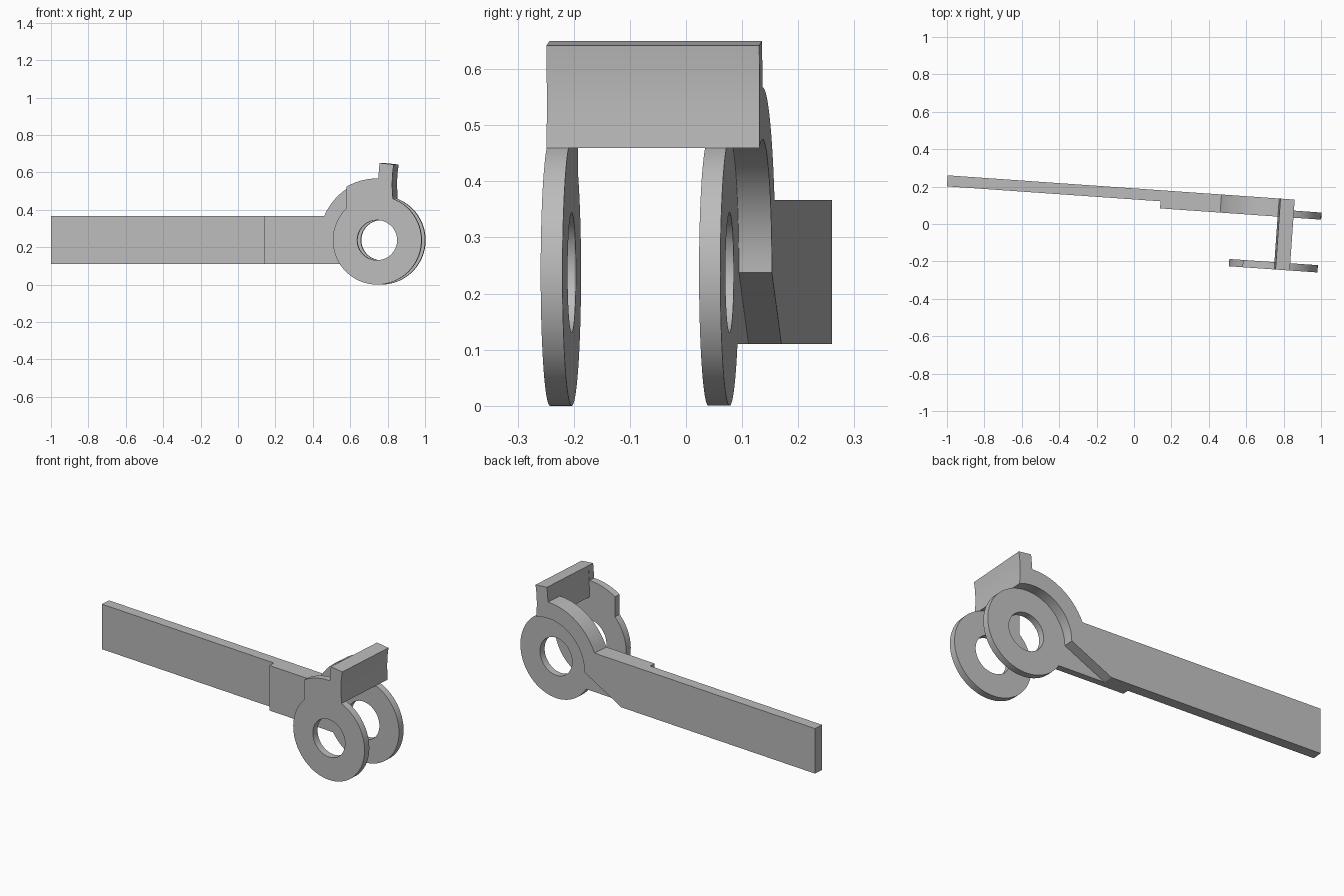
import bpy, bmesh, math
from mathutils import Matrix

cube = bpy.data.objects.get("Cube")
if cube:
    bpy.data.objects.remove(cube, do_unlink=True)

grey = bpy.data.materials.new("plain_grey")
grey.use_nodes = True
GREY = (0.5, 0.5, 0.5, 1)
grey.diffuse_color = GREY
grey.node_tree.nodes["Principled BSDF"].inputs["Base Color"].default_value = GREY

# Shared layout: profiles lie in (length, height), the whole part is yawed slightly
CU, CZ = 0.759, 0.2375
RING, HOLE, SHOULDER = 0.2375, 0.107, 0.33
ARM_LOW, ARM_HIGH, ARM_END = 0.11, 0.367, -1.012
PLACE = Matrix.Rotation(math.radians(-4), 4, 'Z') @ Matrix.Rotation(math.radians(90), 4, 'X')


def arc(radius, start, end):
    n = max(2, round(abs(end - start) / 5))
    angles = [math.radians(start + (end - start) * i / n) for i in range(n + 1)]
    return [(CU + radius * math.cos(a), CZ + radius * math.sin(a)) for a in angles]


def plate(name, outline, near, far, hole=False):
    """Extrude a filled outline, with an optional round hole, between two depths."""
    curve = bpy.data.curves.new(name, 'CURVE')
    curve.dimensions = '2D'
    curve.fill_mode = 'BOTH'
    curve.extrude = (far - near) / 2
    for loop in [outline] + ([arc(HOLE, 0, 360)[:-1]] if hole else []):
        spline = curve.splines.new('POLY')
        spline.points.add(len(loop) - 1)
        for point, (u, z) in zip(spline.points, loop):
            point.co = (u, z, 0, 1)
        spline.use_cyclic_u = True
    obj = bpy.data.objects.new(name, curve)
    bpy.context.collection.objects.link(obj)
    bpy.ops.object.select_all(action='DESELECT')
    obj.select_set(True)
    bpy.context.view_layer.objects.active = obj
    bpy.ops.object.convert(target='MESH')
    obj = bpy.context.object
    mesh = obj.data
    bm = bmesh.new()
    bm.from_mesh(mesh)
    bmesh.ops.remove_doubles(bm, verts=bm.verts, dist=1e-5)
    bm.transform(PLACE @ Matrix.Translation((0, 0, -(near + far) / 2)))
    bmesh.ops.recalc_face_normals(bm, faces=bm.faces)
    bm.to_mesh(mesh)
    bm.free()
    mesh.materials.clear()
    mesh.materials.append(grey)
    bpy.ops.object.shade_smooth_by_angle(angle=math.radians(25))
    return obj


# Angles where the outlines meet
tab_angle = 69.3
ear_angle = math.degrees(math.acos(-0.164 / RING))
ear_top = math.degrees(math.acos(-0.164 / SHOULDER))
arm_top = 180 - math.degrees(math.asin((ARM_HIGH - CZ) / SHOULDER))
arm_bottom = -180 + math.degrees(math.asin((CZ - ARM_LOW) / RING))
tab = [(0.772, 0.65), (0.848, 0.642), (0.841, 0.59), (0.839, 0.53)]

# Front ring with its ear and tab
plate("front_ring",
      arc(RING, tab_angle, ear_angle - 360) + arc(SHOULDER, ear_top, 89) + tab,
      -0.19, -0.151, hole=True)

# Rear ring merging into the pad on the arm
plate("rear_ring",
      arc(RING, tab_angle, arm_bottom) + [(0.133, ARM_LOW), (0.133, ARM_HIGH)]
      + arc(SHOULDER, arm_top, 89) + tab,
      0.093, 0.131, hole=True)

# Long arm with the curved shoulder around the ring
plate("arm",
      arc(RING, tab_angle, 180) + [(0.277, ARM_LOW), (ARM_END, ARM_LOW), (ARM_END, ARM_HIGH)]
      + arc(SHOULDER, arm_top, 89) + tab,
      0.131, 0.19)

# Crossbar joining both tabs
plate("crossbar", arc(RING, tab_angle, 89) + tab, -0.151, 0.093)
